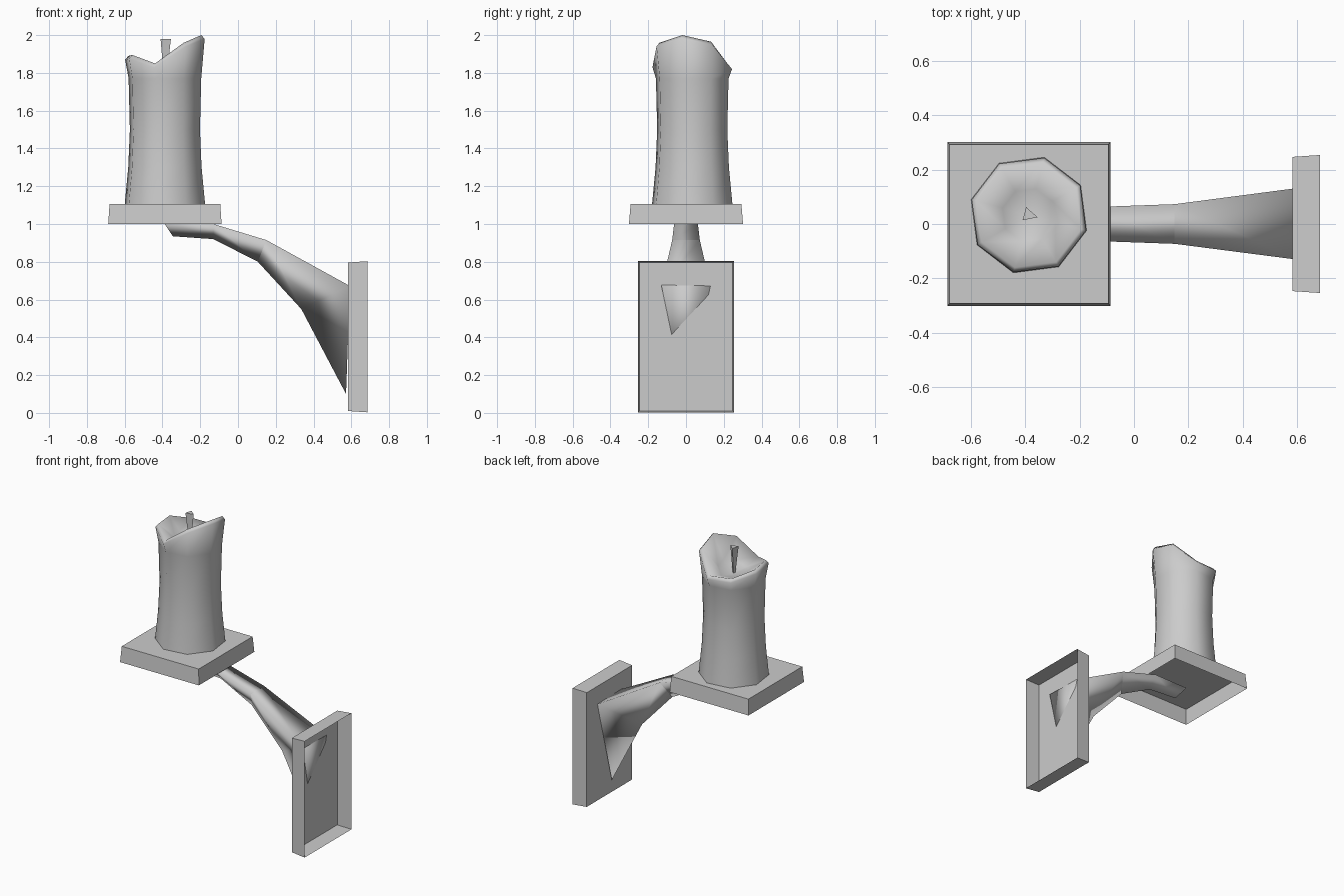
import bpy
import math
from mathutils import Vector

cube = bpy.data.objects.get("Cube")
if cube:
    bpy.data.objects.remove(cube)

grey = bpy.data.materials.new("plain_grey")
grey.use_nodes = True
colour = (0.6, 0.6, 0.6, 1)
grey.diffuse_color = colour
grey.node_tree.nodes["Principled BSDF"].inputs["Base Color"].default_value = colour


def add_part(name, verts, faces, smooth=False):
    mesh = bpy.data.meshes.new(name)
    mesh.from_pydata([tuple(v) for v in verts], [], faces)
    mesh.materials.append(grey)
    mesh.polygons.foreach_set("use_smooth", [smooth] * len(faces))
    mesh.update()
    obj = bpy.data.objects.new(name, mesh)
    bpy.context.collection.objects.link(obj)
    return obj


def bridge(a, b, n):
    """Quads between two rings of n points starting at indices a and b."""
    return [(a + i, a + (i + 1) % n, b + (i + 1) % n, b + i) for i in range(n)]


def open_box(name, closed, rim):
    """Shallow lid: a closed end and four flared walls, open at the rim."""
    return add_part(name, closed + rim, [(3, 2, 1, 0)] + bridge(0, 4, 4))


def rect(cu, cv, hu, hv):
    return [(cu - hu, cv - hv), (cu + hu, cv - hv), (cu + hu, cv + hv), (cu - hu, cv + hv)]


# Candle tray, hollow underneath
open_box("candle_tray",
         [(u, v, 1.107) for u, v in rect(-0.387, 0, 0.293, 0.293)],
         [(u, v, 1.0) for u, v in rect(-0.387, 0, 0.3, 0.302)])

# Wall plate, hollow on the wall side
open_box("wall_plate",
         [(0.583, u, v) for u, v in rect(0, 0.403, 0.247, 0.393)],
         [(0.685, u, v) for u, v in rect(0, 0.403, 0.254, 0.4)])

# Candle: waisted eight-sided body, slanting rim and melted hollow
SIDES = 8
centre = Vector((-0.387, 0.033, 0))
rim_heights = [1.98, 1.945, 1.82, 1.83, 1.87, 1.875, 1.83, 1.94]


def ring(radius, heights):
    points = []
    for i, z in enumerate(heights):
        a = math.radians(45 * i - 15)
        points.append(centre + Vector((radius * math.cos(a), radius * math.sin(a), z)))
    return points


candle = []
for radius, z in [(0.22, 1.107), (0.201, 1.3), (0.192, 1.5), (0.199, 1.77)]:
    candle += ring(radius, [z] * SIDES)
candle += ring(0.218, rim_heights)
candle += ring(0.2, [z + 0.02 for z in rim_heights])
candle += ring(0.1, [1.81 + 0.3 * (z - 1.83) for z in rim_heights])
candle_faces = [f for r in range(6) for f in bridge(r * SIDES, (r + 1) * SIDES, SIDES)]
last = 6 * SIDES
candle.append(centre + Vector((0, 0, 1.8)))
candle_faces += [(last + i, last + (i + 1) % SIDES, last + SIDES) for i in range(SIDES)]
add_part("candle", candle, candle_faces, smooth=True)

# Wick: three-sided, wider at the top
wick_top = [Vector((-0.41, 0.014, 1.98)), Vector((-0.355, 0.025, 1.98)), Vector((-0.397, 0.062, 1.98))]
wick_mid = sum(wick_top, Vector()) / 3
wick_base = [wick_mid + (p - wick_mid) * 0.3 - Vector((0, 0, 0.19)) for p in wick_top]
add_part("wick", wick_base + wick_top, bridge(0, 3, 3) + [(2, 1, 0), (3, 4, 5)])


# Arm: three-sided bar with a flat top and a keel below
def section(top_x, top_z, half_width, keel_x, keel_z):
    return [(top_x, half_width, top_z), (top_x, -half_width, top_z), (keel_x, 0, keel_z)]


joint = section(0.15, 0.915, 0.073, 0.105, 0.8)
arm = section(-0.39, 1.003, 0.055, -0.345, 0.935) + section(-0.13, 1.0, 0.063, -0.13, 0.92) + joint
add_part("upper_arm", arm, bridge(0, 3, 3) + bridge(3, 6, 3) + [(2, 1, 0)], smooth=True)

# Bracket: widens from the joint and runs down the wall plate
bracket = joint + [(0.584, 0.13, 0.672), (0.592, -0.13, 0.672), (0.572, -0.01, 0.1), (0.335, 0, 0.55)]
add_part("lower_bracket", bracket, [
    (0, 1, 4, 3),
    (0, 3, 6), (0, 6, 2), (3, 5, 6),
    (1, 6, 4), (1, 2, 6), (4, 6, 5),
    (3, 4, 5)], smooth=True)
